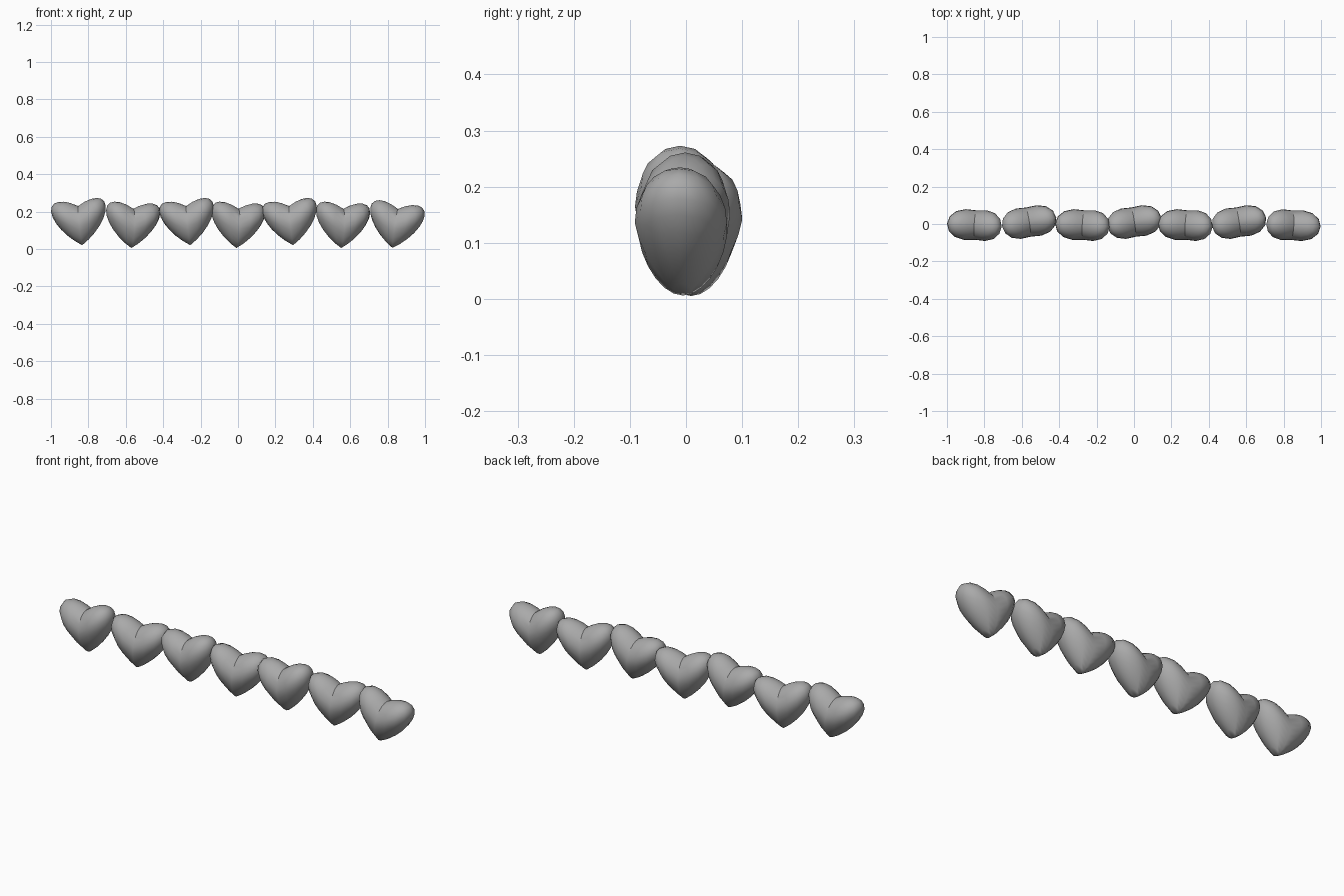
import bpy, bmesh, math

cube = bpy.data.objects.get("Cube")
if cube:
    bpy.data.objects.remove(cube, do_unlink=True)

grey = bpy.data.materials.new("soft_grey")
grey.use_nodes = True
colour = (0.4, 0.4, 0.4, 1)
grey.diffuse_color = colour
grey.node_tree.nodes["Principled BSDF"].inputs["Base Color"].default_value = colour


# Puffy heart: a sphere whose sides are lifted, leaving a cleft and a point
def heart_mesh():
    bm = bmesh.new()
    bmesh.ops.create_uvsphere(bm, u_segments=16, v_segments=12, radius=1)
    for v in bm.verts:
        x, y, z = v.co
        side = abs(x)
        depth = 0.083 * (0.95 + 0.32 * side) * (1 + 0.18 * min(z, 0))
        v.co = (0.147 * x, depth * y, 0.105 * z + 0.09 * side)
    for f in bm.faces:
        f.smooth = True
    # Keep the cleft line crisp on the upper half
    for e in bm.edges:
        if all(abs(v.co.x) < 0.001 and v.co.z > 0.03 for v in e.verts):
            e.smooth = False
    mesh = bpy.data.meshes.new("heart")
    bm.to_mesh(mesh)
    bm.free()
    mesh.materials.append(grey)
    return mesh


# Row of hearts: x, y, z, roll, yaw
row = [
    (-0.844, -0.006, 0.125, 6, -3),
    (-0.565, 0.010, 0.110, -3, 9),
    (-0.266, -0.006, 0.125, 6, -3),
    (-0.003, 0.010, 0.110, -3, 9),
    (0.284, -0.006, 0.125, 6, -3),
    (0.557, 0.010, 0.110, -3, 9),
    (0.840, -0.006, 0.110, -8, -3),
]
mesh = heart_mesh()
for i, (x, y, z, roll, yaw) in enumerate(row, 1):
    heart = bpy.data.objects.new(f"heart_{i}", mesh)
    heart.location = (x, y, z)
    heart.rotation_euler = (0, math.radians(-roll), math.radians(yaw))
    bpy.context.collection.objects.link(heart)
